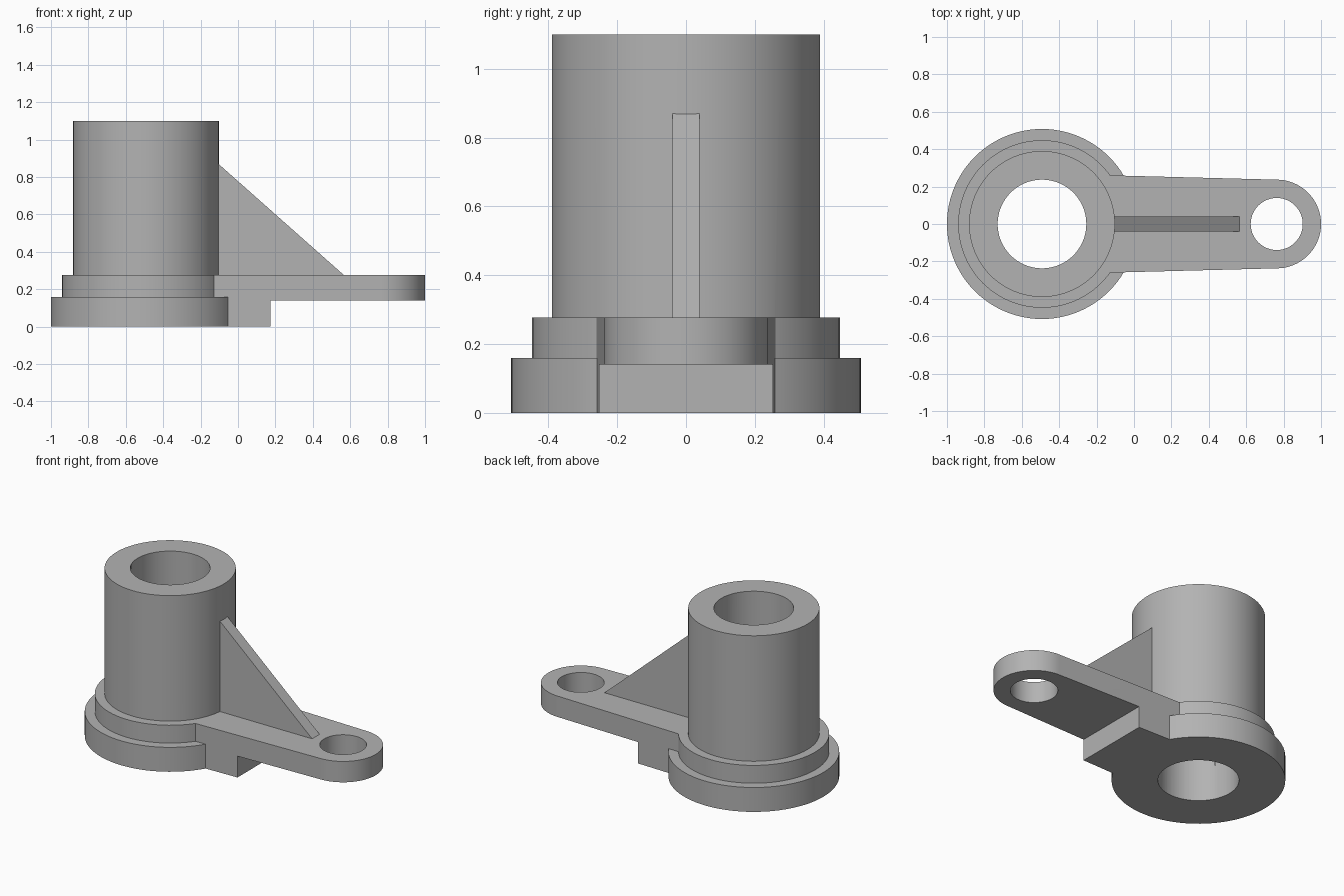
import bpy
import bmesh
from math import cos, sin, pi, radians
from mathutils import Matrix, Vector

cube = bpy.data.objects.get("Cube")
if cube:
    bpy.data.objects.remove(cube, do_unlink=True)

HUB_X = -0.492      # axis of the hub
EYE_X = 0.763       # axis of the arm's end hole
PLATE_TOP = 0.277   # shared top of the collar and the arm

metal = bpy.data.materials.new("Plain grey metal")
metal.use_nodes = True
grey = (0.45, 0.45, 0.45, 1)
metal.diffuse_color = grey
metal.node_tree.nodes["Principled BSDF"].inputs["Base Color"].default_value = grey


def prism(name, outline, offset):
    """Extrude a planar outline by the offset vector into a closed solid."""
    bm = bmesh.new()
    face = bm.faces.new([bm.verts.new(p) for p in outline])
    grown = bmesh.ops.extrude_face_region(bm, geom=[face])["geom"]
    moved = [v for v in grown if isinstance(v, bmesh.types.BMVert)]
    bmesh.ops.translate(bm, verts=moved, vec=Vector(offset))
    return finish(name, bm)


def finish(name, bm):
    bmesh.ops.recalc_face_normals(bm, faces=bm.faces)
    mesh = bpy.data.meshes.new(name)
    bm.to_mesh(mesh)
    bm.free()
    mesh.materials.append(metal)
    obj = bpy.data.objects.new(name, mesh)
    bpy.context.collection.objects.link(obj)
    return obj


def lathe(name, x, profile, steps=96):
    """Spin a radius/height profile, closed on the axis, around a vertical axis."""
    bm = bmesh.new()
    verts = [bm.verts.new((x + r, 0, z)) for r, z in profile]
    edges = [bm.edges.new(pair) for pair in zip(verts, verts[1:])]
    bmesh.ops.spin(bm, geom=verts + edges, cent=(x, 0, 0), axis=(0, 0, 1),
                   angle=2 * pi, steps=steps, use_merge=True)
    bmesh.ops.remove_doubles(bm, verts=bm.verts, dist=1e-5)
    return finish(name, bm)


def combine(target, tool, operation):
    """Apply a boolean to the target and discard the tool."""
    tool.hide_render = True
    mod = target.modifiers.new(operation.title(), "BOOLEAN")
    mod.operation, mod.solver, mod.object = operation, "EXACT", tool
    bpy.context.view_layer.objects.active = target
    bpy.ops.object.modifier_apply(modifier=mod.name)
    bpy.data.objects.remove(tool, do_unlink=True)


# Stepped hub: base flange, collar and tall tube
bracket = lathe("hub_bracket", HUB_X, [
    (0, 0), (0.508, 0), (0.508, 0.16), (0.448, 0.16), (0.448, PLATE_TOP),
    (0.39, PLATE_TOP), (0.39, 1.1), (0, 1.1)])

# Tapered arm with a rounded end
EYE_R = 0.237
arc = [radians(-89 + 178 * i / 48) for i in range(49)]
outline = [(-0.2, 0.262, 0), (-0.2, -0.262, 0)]
outline += [(EYE_X + EYE_R * cos(a), EYE_R * sin(a), 0) for a in arc]
arm = prism("arm", outline, (0, 0, PLATE_TOP))

# Relief under the arm, leaving the square foot next to the hub
relief = [(0.173, -0.5, -0.1), (1.2, -0.5, -0.1), (1.2, -0.5, 0.14), (0.173, -0.5, 0.14)]
combine(arm, prism("relief_cutter", relief, (0, 1, 0)), "DIFFERENCE")
combine(bracket, arm, "UNION")

# Triangular stiffening rib
rib = [(-0.2, -0.039, 0.2), (-0.2, -0.039, 0.87), (-0.104, -0.039, 0.87),
       (0.565, -0.039, PLATE_TOP), (0.565, -0.039, 0.2)]
combine(bracket, prism("rib", rib, (0, 0.078, 0)), "UNION")

# Through holes in the hub and the arm's end
for name, x, r in (("bore_cutter", HUB_X, 0.237), ("eye_cutter", EYE_X, 0.139)):
    cutter = lathe(name, x, [(0, -0.1), (r, -0.1), (r, 1.2), (0, 1.2)])
    combine(bracket, cutter, "DIFFERENCE")

# Smooth the round walls, keep edges crisp
bpy.ops.object.select_all(action="DESELECT")
bracket.select_set(True)
bpy.context.view_layer.objects.active = bracket
bpy.ops.object.shade_smooth_by_angle(angle=radians(30))
